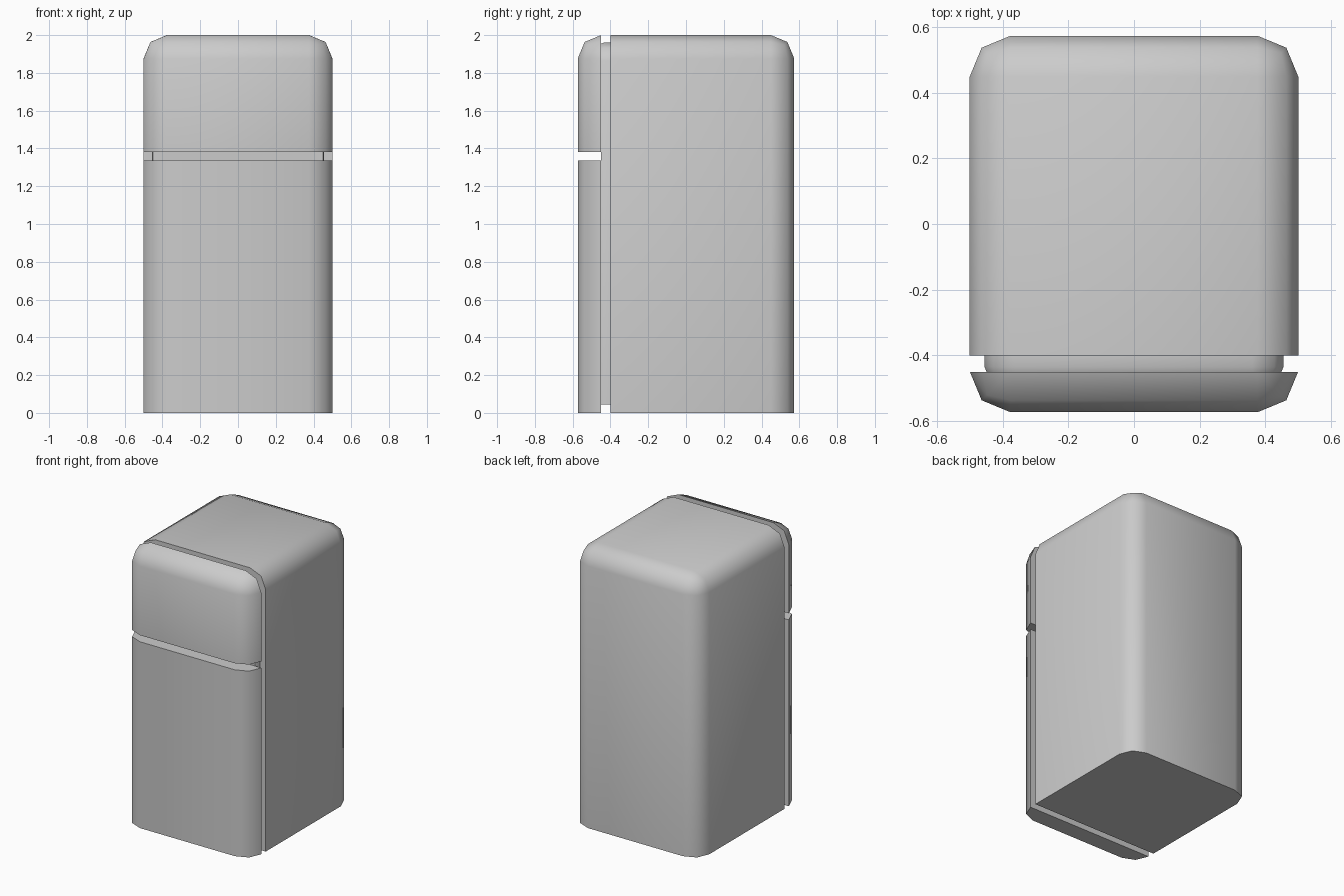
import bpy, bmesh, math
from mathutils import Vector

if "Cube" in bpy.data.objects:
    bpy.data.objects.remove(bpy.data.objects["Cube"])

HALF_X, HALF_Y, TOP = 0.5, 0.573, 2.0
BODY_FRONT, DOOR_BACK = -0.40, -0.45


def rounded_block(half_x, y0, y1, z0, z1, radius):
    """Box with all edges rounded except those around the base."""
    bm = bmesh.new()
    bmesh.ops.create_cube(bm, size=1)
    for v in bm.verts:
        v.co = Vector((v.co.x * 2 * half_x,
                       y0 + (v.co.y + 0.5) * (y1 - y0),
                       z0 + (v.co.z + 0.5) * (z1 - z0)))
    edges = [e for e in bm.edges if max(v.co.z for v in e.verts) > z0 + 0.01]
    bmesh.ops.bevel(bm, geom=edges, offset=radius, offset_type='OFFSET',
                    segments=2, profile=0.5, affect='EDGES')
    return bm


def slice_off(bm, point, normal):
    """Remove everything on the normal side of a plane and cap the cut."""
    geom = bm.verts[:] + bm.edges[:] + bm.faces[:]
    bmesh.ops.bisect_plane(bm, geom=geom, plane_co=point, plane_no=normal,
                           clear_outer=True)
    rim = [e for e in bm.edges if e.is_boundary]
    bmesh.ops.edgeloop_fill(bm, edges=rim)


def finish(bm, name):
    bmesh.ops.recalc_face_normals(bm, faces=bm.faces[:])
    mesh = bpy.data.meshes.new(name)
    bm.to_mesh(mesh)
    bm.free()
    obj = bpy.data.objects.new(name, mesh)
    bpy.context.collection.objects.link(obj)
    bpy.ops.object.select_all(action='DESELECT')
    obj.select_set(True)
    bpy.context.view_layer.objects.active = obj
    bpy.ops.object.shade_smooth_by_angle(angle=math.radians(50))


def part(name, cuts):
    bm = rounded_block(HALF_X, -HALF_Y, HALF_Y, 0, TOP, 0.124)
    for point, normal in cuts:
        slice_off(bm, point, normal)
    finish(bm, name)


# Cabinet and the two doors are slices of one rounded block
part("cabinet", [((0, BODY_FRONT, 0), (0, -1, 0))])
part("fridge_door", [((0, DOOR_BACK, 0), (0, 1, 0)), ((0, 0, 1.335), (0, 0, 1))])
part("freezer_door", [((0, DOOR_BACK, 0), (0, 1, 0)), ((0, 0, 1.382), (0, 0, -1))])

# Recessed seal between the doors and the cabinet
seal = rounded_block(0.455, -0.53, 0.53, 0.045, 1.96, 0.095)
slice_off(seal, (0, BODY_FRONT, 0), (0, 1, 0))
slice_off(seal, (0, DOOR_BACK, 0), (0, -1, 0))
finish(seal, "door_seal")
